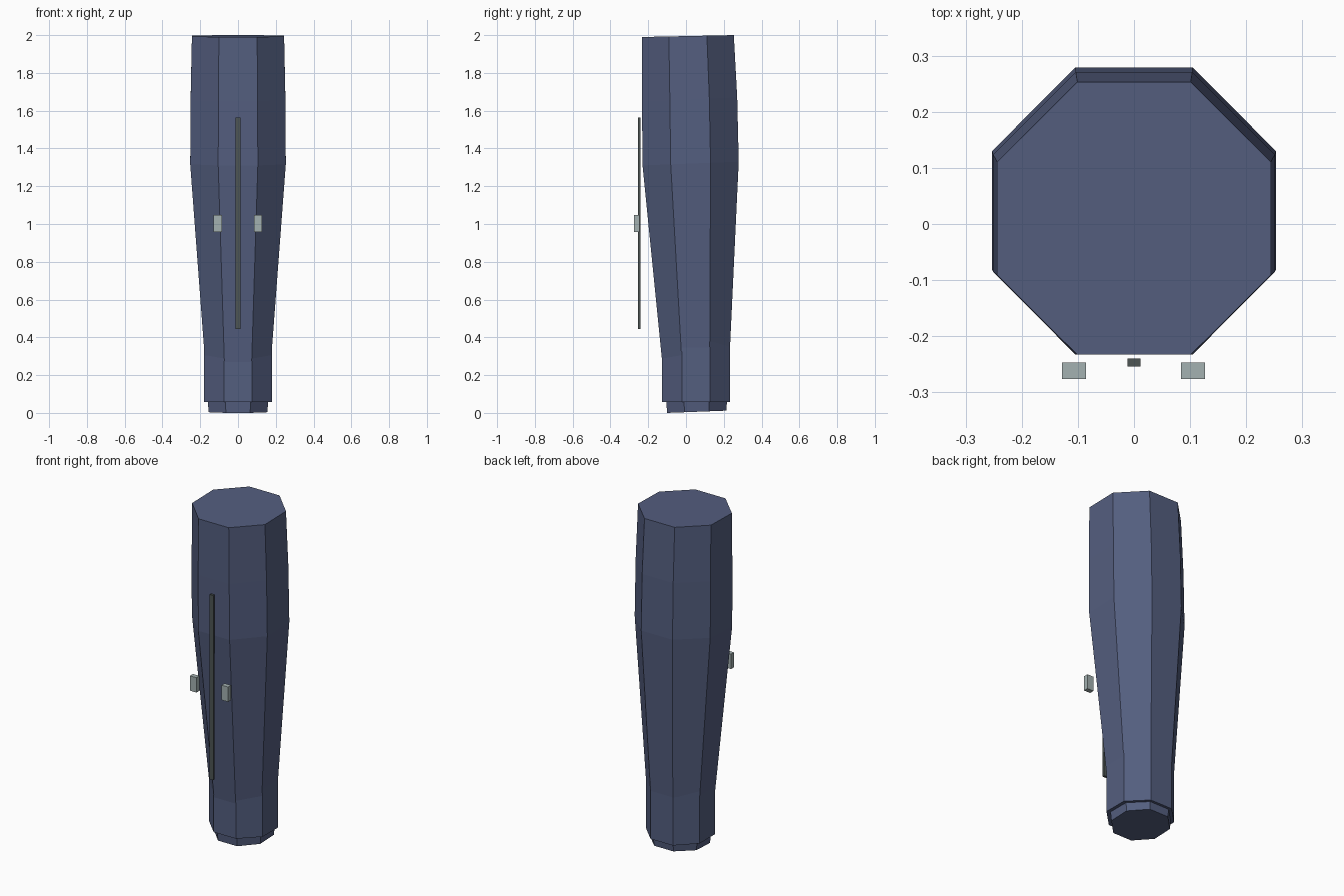
import bpy, bmesh, math

if "Cube" in bpy.data.objects:
    bpy.data.objects.remove(bpy.data.objects["Cube"])


def material(name, rgb):
    m = bpy.data.materials.new(name)
    m.diffuse_color = (*rgb, 1.0)
    m.use_nodes = True
    m.node_tree.nodes["Principled BSDF"].inputs["Base Color"].default_value = m.diffuse_color
    return m


BLUE = material("slate_blue", (0.088, 0.112, 0.212))
DARK = material("dark_grey", (0.075, 0.09, 0.088))
PALE = material("pale_grey", (0.37, 0.44, 0.44))


def finish(name, bm, mat):
    bmesh.ops.recalc_face_normals(bm, faces=bm.faces)
    me = bpy.data.meshes.new(name)
    bm.to_mesh(me)
    bm.free()
    me.materials.append(mat)
    ob = bpy.data.objects.new(name, me)
    bpy.context.collection.objects.link(ob)
    return ob


def octagon_loft(name, rings, mat):
    """Loft octagons: (z at front, z at back, half width, y front, y back)."""
    bm = bmesh.new()
    loops = []
    for z0, z1, hx, y0, y1 in rings:
        loop = []
        for i in range(8):
            a = math.radians(22.5 + 45 * i)
            k = 1 / math.cos(math.radians(22.5))
            s = math.sin(a) * k
            t = (s + 1) / 2
            loop.append(bm.verts.new((hx * math.cos(a) * k,
                                      y0 + (y1 - y0) * t,
                                      z0 + (z1 - z0) * t)))
        loops.append(loop)
    for lo, hi in zip(loops, loops[1:]):
        for i in range(8):
            j = (i + 1) % 8
            bm.faces.new((lo[i], lo[j], hi[j], hi[i]))
    bm.faces.new(loops[0][::-1])
    bm.faces.new(loops[-1])
    return finish(name, bm, mat)


def box(name, lo, hi, mat):
    bm = bmesh.new()
    bmesh.ops.create_cube(bm, size=1)
    for v in bm.verts:
        v.co = [(a + b) / 2 + c * (b - a) for a, b, c in zip(lo, hi, v.co)]
    return finish(name, bm, mat)


# Tapered main body, leaning slightly, widest at two thirds height
octagon_loft("tapered_body", [
    (0.20, 0.20, 0.169, -0.119, 0.226),
    (1.31, 1.33, 0.253, -0.230, 0.279),
    (1.65, 1.67, 0.251, -0.233, 0.271),
    (1.99, 2.00, 0.244, -0.233, 0.253)], BLUE)

# Straight cuff around the narrow end
octagon_loft("lower_cuff", [
    (0.058, 0.058, 0.18, -0.126, 0.233),
    (0.39, 0.39, 0.18, -0.126, 0.233)], BLUE)

# Small stepped end cap
octagon_loft("end_cap", [
    (0.0, 0.012, 0.155, -0.10, 0.213),
    (0.07, 0.07, 0.161, -0.105, 0.218)], BLUE)

# Front rod and the pair of small blocks beside it
box("front_rod", (-0.012, -0.254, 0.445), (0.012, -0.240, 1.563), DARK)
for side, x in (("left", -0.107), ("right", 0.105)):
    box(side + "_block", (x - 0.0215, -0.276, 0.958),
        (x + 0.0215, -0.247, 1.048), PALE)
